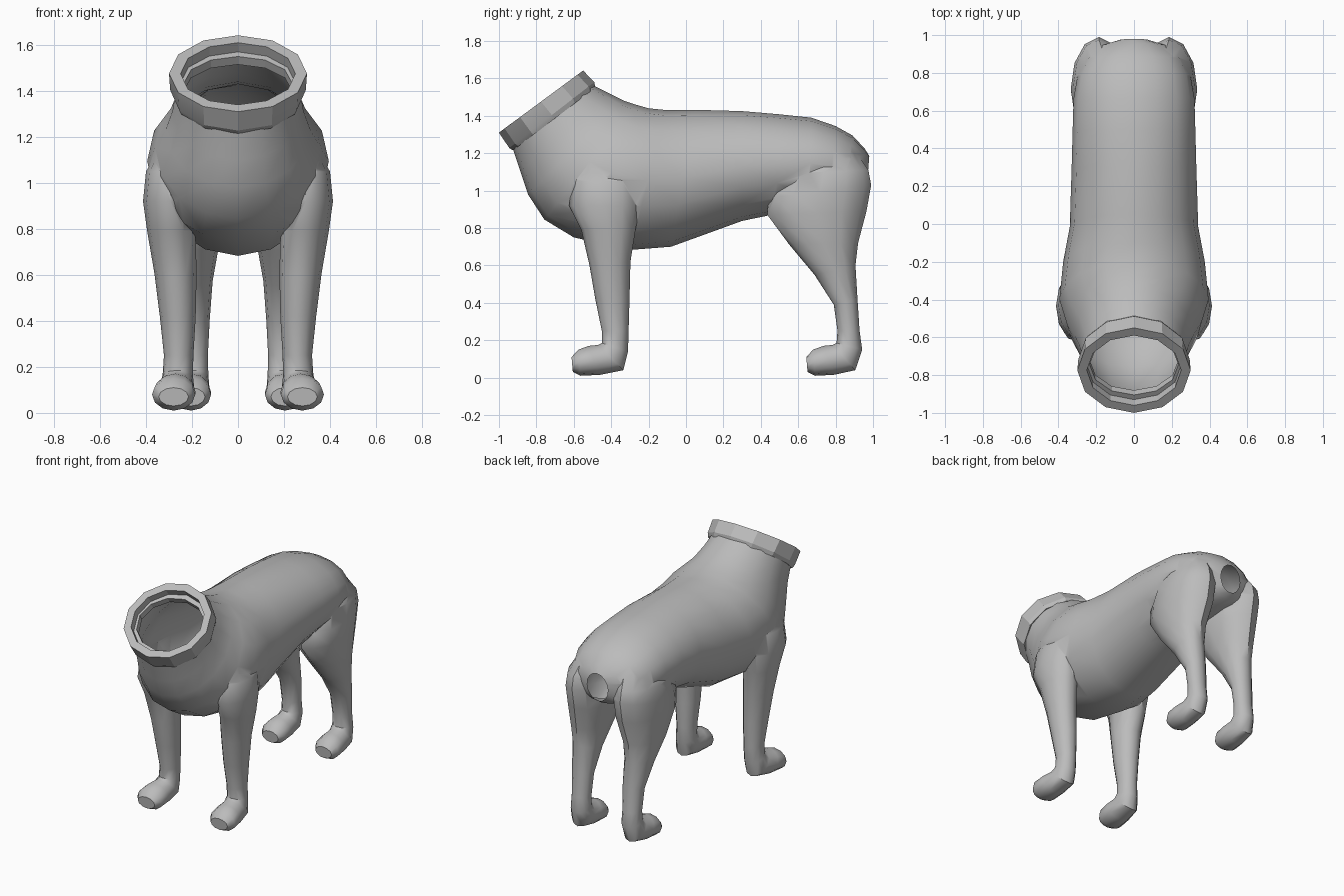
import bpy, bmesh, math

if "Cube" in bpy.data.objects:
    bpy.data.objects.remove(bpy.data.objects["Cube"])

grey = bpy.data.materials.new("plain_grey")
grey.diffuse_color = (0.5, 0.5, 0.5, 1)
grey.use_nodes = True
grey.node_tree.nodes["Principled BSDF"].inputs["Base Color"].default_value = grey.diffuse_color
cap_mat = bpy.data.materials.new("opening_cap")


def loft(name, rings, sides, cap=None, closed=False, side=1):
    """Skin ellipses; ring = (y0, z0, y1, z1, half_width, x_centre), ends of its mid-plane axis."""
    bm = bmesh.new()
    loops = []
    for r in rings:
        y0, z0, y1, z1, hw = r[:5]
        xc = r[5] if len(r) > 5 else 0
        loop = []
        for i in range(sides):
            a = 2 * math.pi * i / sides
            t = (1 - math.cos(a)) / 2
            loop.append(bm.verts.new((side * (xc + hw * math.sin(a)),
                                      y0 + (y1 - y0) * t, z0 + (z1 - z0) * t)))
        loops.append(loop)
    pairs = list(zip(loops, loops[1:]))
    if closed:
        pairs.append((loops[-1], loops[0]))
    for a, b in pairs:
        for i in range(sides):
            j = (i + 1) % sides
            bm.faces.new((a[i], a[j], b[j], b[i]))
    if cap is not None:
        for loop in (loops[0], loops[-1]):
            bm.faces.new(loop).material_index = cap
    bmesh.ops.recalc_face_normals(bm, faces=bm.faces)
    me = bpy.data.meshes.new(name)
    bm.to_mesh(me)
    bm.free()
    me.materials.append(grey)
    ob = bpy.data.objects.new(name, me)
    bpy.context.collection.objects.link(ob)
    return ob


def smooth(ob, angle):
    bpy.ops.object.select_all(action='DESELECT')
    ob.select_set(True)
    bpy.context.view_layer.objects.active = ob
    bpy.ops.object.shade_smooth_by_angle(angle=math.radians(angle))


# Torso from neck opening to tail opening: top point, bottom point, half width
torso = loft("body", [
    (-.51, 1.57, -.93, 1.235, .27),
    (-.42, 1.525, -.885, 1.10, .285),
    (-.33, 1.48, -.845, .98, .315),
    (-.27, 1.46, -.757, .845, .36),
    (-.20, 1.44, -.60, .75, .395),
    (-.10, 1.43, -.30, .683, .375),
    (.05, 1.432, -.08, .70, .34),
    (.30, 1.425, .30, .838, .33),
    (.50, 1.408, .48, .875, .325),
    (.67, 1.39, .66, .90, .32),
    (.80, 1.345, .76, .92, .30),
    (.89, 1.295, .85, .94, .26),
    (.955, 1.225, .93, .965, .18),
    (.98, 1.185, .965, .99, .08)], 16, cap=1)
torso.data.materials.append(cap_mat)

# Front leg: front point, back point, half width, x centre; ends in the paw
front = [
    (-.56, 1.17, -.30, 1.17, .06, .27),
    (-.61, 1.05, -.25, 1.05, .11, .29),
    (-.625, .92, -.245, .92, .118, .295),
    (-.56, .79, -.27, .79, .105, .29),
    (-.516, .60, -.297, .62, .092, .272),
    (-.485, .42, -.302, .42, .078, .262),
    (-.45, .25, -.307, .25, .064, .258),
    (-.45, .185, -.31, .14, .066, .262),
    (-.47, .175, -.335, .04, .078, .268),
    (-.52, .17, -.46, .015, .09, .275),
    (-.575, .15, -.565, .01, .094, .28),
    (-.612, .11, -.605, .03, .065, .28)]

# Hind leg with broad thigh, same layout
hind = [
    (.58, 1.22, .90, 1.22, .09, .16),
    (.50, 1.09, .975, 1.11, .135, .185),
    (.44, .96, .99, 1.03, .15, .185),
    (.435, .87, .965, .89, .148, .185),
    (.553, .71, .92, .72, .115, .20),
    (.687, .55, .906, .60, .09, .20),
    (.79, .39, .917, .42, .072, .195),
    (.81, .25, .928, .25, .064, .195),
    (.805, .185, .942, .15, .066, .195),
    (.785, .175, .905, .04, .076, .2),
    (.735, .17, .79, .015, .085, .203),
    (.68, .15, .69, .01, .088, .205),
    (.643, .11, .65, .03, .062, .205)]

# Join the four legs to the torso in one skin
helpers = []
for rings, name in ((front, "front_leg"), (hind, "hind_leg")):
    for s in (1, -1):
        leg = loft(name, rings, 12, cap=0, side=s)
        leg.hide_render = True
        mod = torso.modifiers.new(name, 'BOOLEAN')
        mod.operation = 'UNION'
        mod.solver = 'EXACT'
        mod.object = leg
        helpers.append(leg)
dg = bpy.context.evaluated_depsgraph_get()
skin = bpy.data.meshes.new_from_object(torso.evaluated_get(dg))
torso.modifiers.clear()
torso.data = skin
for h in helpers:
    bpy.data.objects.remove(h)

# Open the neck and tail
bm = bmesh.new()
bm.from_mesh(skin)
bmesh.ops.delete(bm, geom=[f for f in bm.faces if f.material_index == 1], context='FACES')
bm.to_mesh(skin)
bm.free()
skin.materials.clear()
skin.materials.append(grey)
smooth(torso, 40)

# Collar band with bevelled back edge and inner step
collar = loft("collar", [
    (-.50, 1.55, -.915, 1.225, .272),
    (-.485, 1.55, -.925, 1.215, .285),
    (-.49, 1.58, -.945, 1.228, .295),
    (-.55, 1.642, -1.0, 1.31, .30),
    (-.59, 1.61, -.96, 1.34, .25),
    (-.56, 1.57, -.93, 1.30, .25),
    (-.585, 1.55, -.905, 1.32, .235),
    (-.56, 1.515, -.88, 1.285, .235)], 12, closed=True)
smooth(collar, 20)
